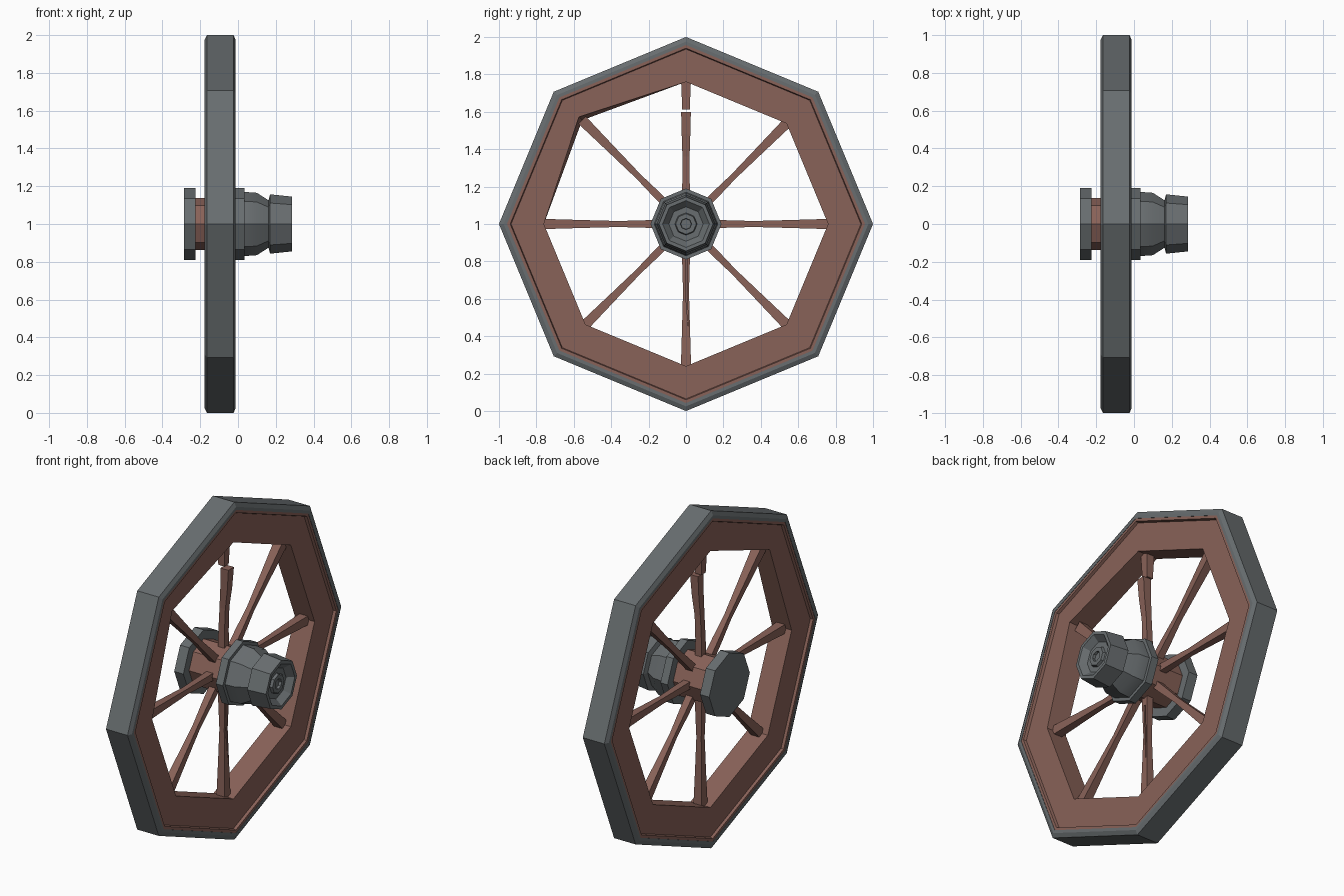
import bpy, bmesh, math
from mathutils import Vector

if "Cube" in bpy.data.objects:
    bpy.data.objects.remove(bpy.data.objects["Cube"])

SIDES = 8
SPOKE_X = -0.095          # plane of the spokes


def material(name, rgb):
    m = bpy.data.materials.new(name)
    m.diffuse_color = (*rgb, 1)
    m.use_nodes = True
    m.node_tree.nodes["Principled BSDF"].inputs["Base Color"].default_value = m.diffuse_color
    return m


WOOD = material("brown wood", (0.25, 0.122, 0.098))
IRON = material("grey iron", (0.138, 0.153, 0.16))


def finish(name, bm, mat, smooth=None):
    bmesh.ops.remove_doubles(bm, verts=bm.verts, dist=1e-5)
    bmesh.ops.recalc_face_normals(bm, faces=bm.faces)
    me = bpy.data.meshes.new(name)
    bm.to_mesh(me)
    bm.free()
    if mat:
        me.materials.append(mat)
    if smooth:
        me.shade_smooth()
        me.set_sharp_from_angle(angle=math.radians(smooth))
    ob = bpy.data.objects.new(name, me)
    bpy.context.collection.objects.link(ob)
    return ob


def polar(x, r, a, side=0.0):
    """Point at radius r and angle a (0 = up) in the wheel plane."""
    s, c = math.sin(a), math.cos(a)
    return Vector((x, r * s + side * c, 1 + r * c - side * s))


def lathe(name, profile, mat, closed=False, smooth=None, tweak={}):
    """Octagonal turning of (x, radius) points about the axle."""
    bm = bmesh.new()
    rings = []
    for i in range(SIDES):
        a = i * math.tau / SIDES
        rings.append([bm.verts.new(polar(x, tweak.get((i, j), r), a))
                      for j, (x, r) in enumerate(profile)])
    n = len(profile)
    for i in range(SIDES):
        p, q = rings[i], rings[(i + 1) % SIDES]
        for j in range(n if closed else n - 1):
            k = (j + 1) % n
            bm.faces.new((p[j], p[k], q[k], q[j]))
    return finish(name, bm, mat, smooth)


def spoke(name, stations, angle):
    """Square bar through stations (radius, half width, x shift)."""
    bm = bmesh.new()
    loops = []
    for r, w, dx in stations:
        loops.append([bm.verts.new(polar(SPOKE_X + dx + sx * w, r, angle, sy * w))
                      for sx, sy in ((-1, -1), (1, -1), (1, 1), (-1, 1))])
    for p, q in zip(loops, loops[1:]):
        for k in range(4):
            bm.faces.new((p[k], p[(k + 1) % 4], q[(k + 1) % 4], q[k]))
    bm.faces.new(loops[0])
    bm.faces.new(loops[-1])
    return finish(name, bm, WOOD)


# Iron tyre with chamfered edges
lathe("tyre", [(-.177, .957), (-.177, .975), (-.165, 1), (-.024, 1),
               (-.012, .975), (-.012, .957)], IRON, closed=True)

# Wooden rim with a recessed face; one inner corner is chipped away
lathe("wooden_rim", [(-.175, .96), (-.175, .94), (-.16, .935), (-.16, .76),
                     (-.03, .76), (-.03, .935), (-.014, .94), (-.014, .96)],
      WOOD, closed=True, tweak={(7, 3): .785, (7, 4): .81})

# Spokes: the top one is snapped, the bottom one is cracked
whole = [(.10, .022, 0), (.22, .02, 0), (.36, .016, 0), (.55, .021, 0), (.785, .028, 0)]
for i in range(1, SIDES):
    ob = spoke(f"spoke_{i}", whole, i * math.tau / SIDES)
    if i == 4:
        bottom = ob
spoke("broken_spoke_lower", [(.10, .022, 0), (.22, .02, 0), (.36, .019, .006),
                             (.48, .023, .018), (.60, .026, .024)], 0)
spoke("broken_spoke_stub", [(.612, .02, 0), (.785, .027, 0)], 0)

# Wedge that cuts the crack in the bottom spoke
bm = bmesh.new()
pts = [(-.004, .82), (.006, .82), (.006, .62), (.014, .43), (-.002, .62)]
front = [bm.verts.new((SPOKE_X + .06, y, z)) for y, z in pts]
back = [bm.verts.new((SPOKE_X - .002, y, z)) for y, z in pts]
bm.faces.new(front)
bm.faces.new(back)
for k in range(5):
    bm.faces.new((front[k], front[(k + 1) % 5], back[(k + 1) % 5], back[k]))
cutter = finish("crack_cutter", bm, None)
cutter.hide_render = True
cutter.hide_set(True)
mod = bottom.modifiers.new("crack", 'BOOLEAN')
mod.operation = 'DIFFERENCE'
mod.solver = 'EXACT'
mod.object = cutter

# Hub: wooden core, back plate and turned front casing
lathe("hub_core", [(-.24, 0), (-.24, .137), (.0, .137), (.0, 0)], WOOD)
lathe("hub_back_plate", [(-.285, 0), (-.285, .19), (-.225, .19), (-.225, 0)], IRON)
lathe("hub_front_casing", [(-.012, 0), (-.012, .19), (.034, .19), (.034, .17),
                           (.10, .165), (.158, .128), (.175, .125), (.175, 0)],
      IRON, smooth=36)
lathe("hub_cap", [(.16, 0), (.16, .12), (.17, .157), (.285, .145), (.285, .125),
                  (.25, .092), (.25, .06), (.265, .055), (.265, .03),
                  (.25, .028), (.25, 0)], IRON)
